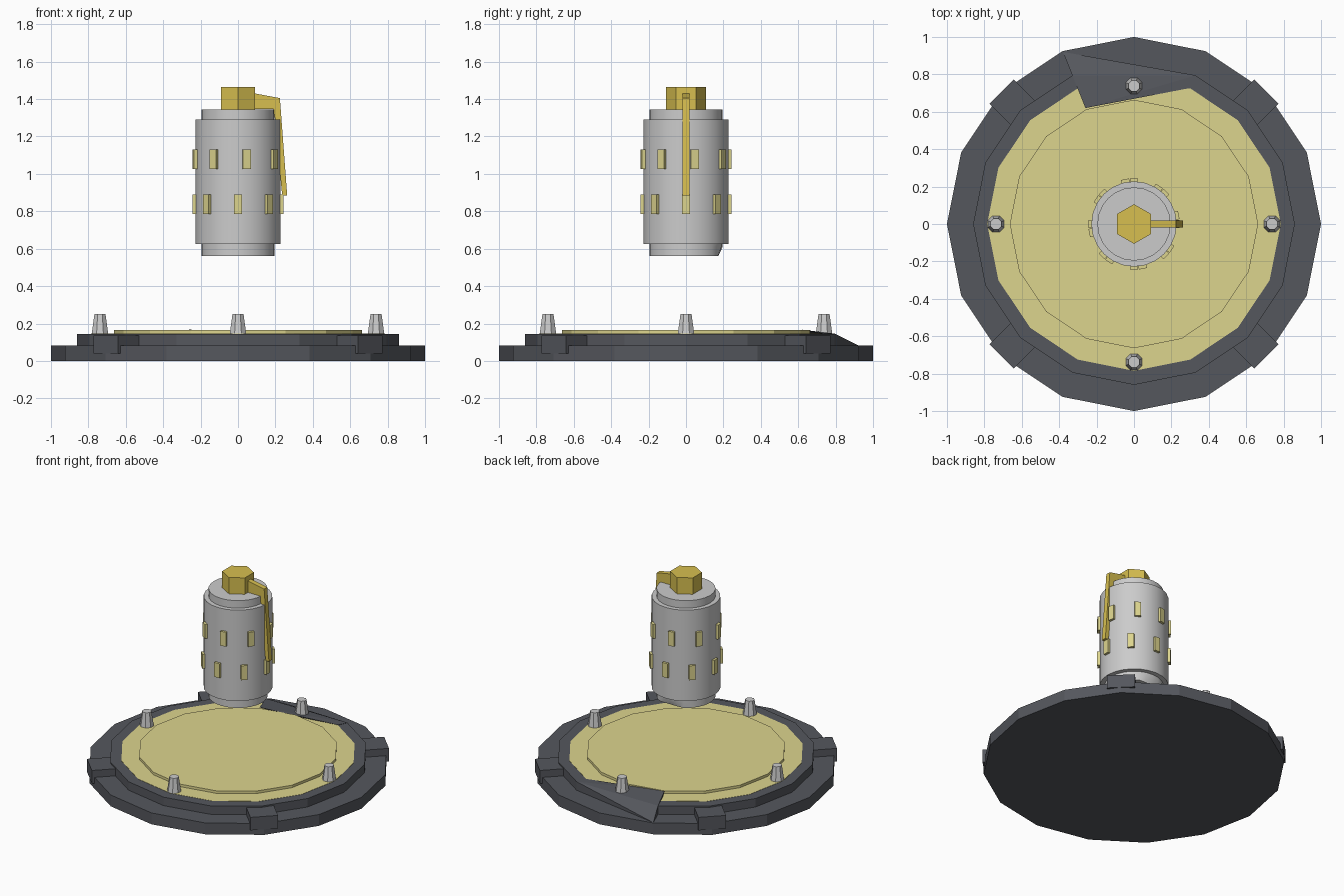
import bpy, bmesh
from math import sin, cos, pi, radians
from mathutils import Matrix, Vector

if "Cube" in bpy.data.objects:
    bpy.data.objects.remove(bpy.data.objects["Cube"])


def material(name, rgb):
    m = bpy.data.materials.new(name)
    m.diffuse_color = (*rgb, 1)
    m.use_nodes = True
    m.node_tree.nodes["Principled BSDF"].inputs["Base Color"].default_value = m.diffuse_color
    return m


dark = material("dark_grey", (0.09, 0.095, 0.11))
pale = material("pale_yellow", (0.72, 0.66, 0.27))
gold = material("gold", (0.68, 0.52, 0.08))


def finish(name, bm, mat=None):
    bmesh.ops.recalc_face_normals(bm, faces=bm.faces)
    me = bpy.data.meshes.new(name)
    bm.to_mesh(me)
    bm.free()
    ob = bpy.data.objects.new(name, me)
    bpy.context.collection.objects.link(ob)
    if mat:
        me.materials.append(mat)
    return ob


def circle(r, n, start=0, skip=None):
    return [(r * cos(start + 2 * pi * i / n), r * sin(start + 2 * pi * i / n))
            for i in range(n) if i != skip]


def stack(name, rings, mat=None):
    """Closed solid lofted through (outline, z) rings of equal point count."""
    bm = bmesh.new()
    loops = [[bm.verts.new((x, y, z)) for x, y in pts] for pts, z in rings]
    n = len(loops[0])
    for a, b in zip(loops, loops[1:]):
        for i in range(n):
            j = (i + 1) % n
            bm.faces.new((a[i], a[j], b[j], b[i]))
    bm.faces.new(loops[0][::-1])
    bm.faces.new(loops[-1])
    return finish(name, bm, mat)


def boxes(name, angles, r0, r1, width, z0, z1, mat=None):
    """Radially placed boxes spanning radius r0..r1."""
    bm = bmesh.new()
    for a in angles:
        m = (Matrix.Rotation(radians(a), 4, 'Z')
             @ Matrix.Translation(((r0 + r1) / 2, 0, (z0 + z1) / 2))
             @ Matrix.Diagonal((r1 - r0, width, z1 - z0, 1)))
        bmesh.ops.create_cube(bm, size=1, matrix=m)
    return finish(name, bm, mat)


# Stepped sixteen-sided base; the upper step lacks its rear corner
stack("base_plate", [(circle(1, 16), 0), (circle(1, 16), 0.083)], dark)
step = circle(0.86, 16, skip=4)
stack("base_step", [(step, 0.07), (step, 0.145)], dark)
floor = circle(0.785, 16, skip=4)
stack("floor_plate", [(floor, 0.12), (floor, 0.1465)], pale)
disc = circle(0.664, 16)
stack("raised_disc", [(disc, 0.13), (disc, 0.165)], pale)

# Sloping rear wedge
bm = bmesh.new()
for p in [(0.30, 0.727, 0.148), (-0.26, 0.62, 0.167), (-0.30, 0.727, 0.15),
          (0.33, 0.795, 0.146), (-0.33, 0.795, 0.146), (-0.38, 0.92, 0.083),
          (0.33, 0.795, 0.08), (-0.33, 0.795, 0.08)]:
    bm.verts.new(p)
bmesh.ops.convex_hull(bm, input=bm.verts[:])
finish("rear_wedge", bm, dark)

# Edge lugs on the diagonals
boxes("edge_lugs", [45, 135, 225, 315], 0.82, 1.0, 0.185, 0.04, 0.135, dark)

# Tapered pegs on the axes
bm = bmesh.new()
for k in range(4):
    p = Vector((0.738 * cos(k * pi / 2), 0.738 * sin(k * pi / 2), 0.19))
    bmesh.ops.create_cone(bm, cap_ends=True, segments=8, radius1=0.05,
                          radius2=0.032, depth=0.12,
                          matrix=Matrix.Translation(p) @ Matrix.Rotation(pi / 8, 4, 'Z'))
finish("pegs", bm)

# Floating canister with stepped ends and a clipped lower rim
wide, narrow = circle(0.228, 24), circle(0.196, 24)
clipped = [(x, min(y, 0.172)) for x, y in narrow]
body = stack("canister", [(clipped, 0.56), (narrow, 0.61), (narrow, 0.625),
                          (wide, 0.625), (wide, 1.045), (wide, 1.29),
                          (narrow, 1.29), (narrow, 1.345)])
bpy.context.view_layer.objects.active = body
body.select_set(True)
bpy.ops.object.shade_smooth_by_angle(angle=radians(30))

# Two staggered rows of studs
boxes("upper_studs", [11.25 + 45 * k for k in range(8)],
      0.215, 0.244, 0.043, 1.025, 1.13, pale)
boxes("lower_studs", [45 * k for k in range(8)],
      0.215, 0.244, 0.043, 0.785, 0.89, pale)

# Hexagonal cap
hexa = circle(0.106, 6, pi / 6)
stack("hex_cap", [(hexa, 1.345), (hexa, 1.465)], gold)

# Side lever: bent profile extruded across y
profile = [(0.08, 1.432), (0.224, 1.405), (0.263, 0.885), (0.236, 0.885),
           (0.198, 1.29), (0.19, 1.346), (0.08, 1.346)]
bm = bmesh.new()
face = bm.faces.new([bm.verts.new((x, -0.018, z)) for x, z in profile])
ext = bmesh.ops.extrude_face_region(bm, geom=[face])
bmesh.ops.translate(bm, vec=(0, 0.036, 0),
                    verts=[v for v in ext["geom"] if isinstance(v, bmesh.types.BMVert)])
finish("lever", bm, gold)
